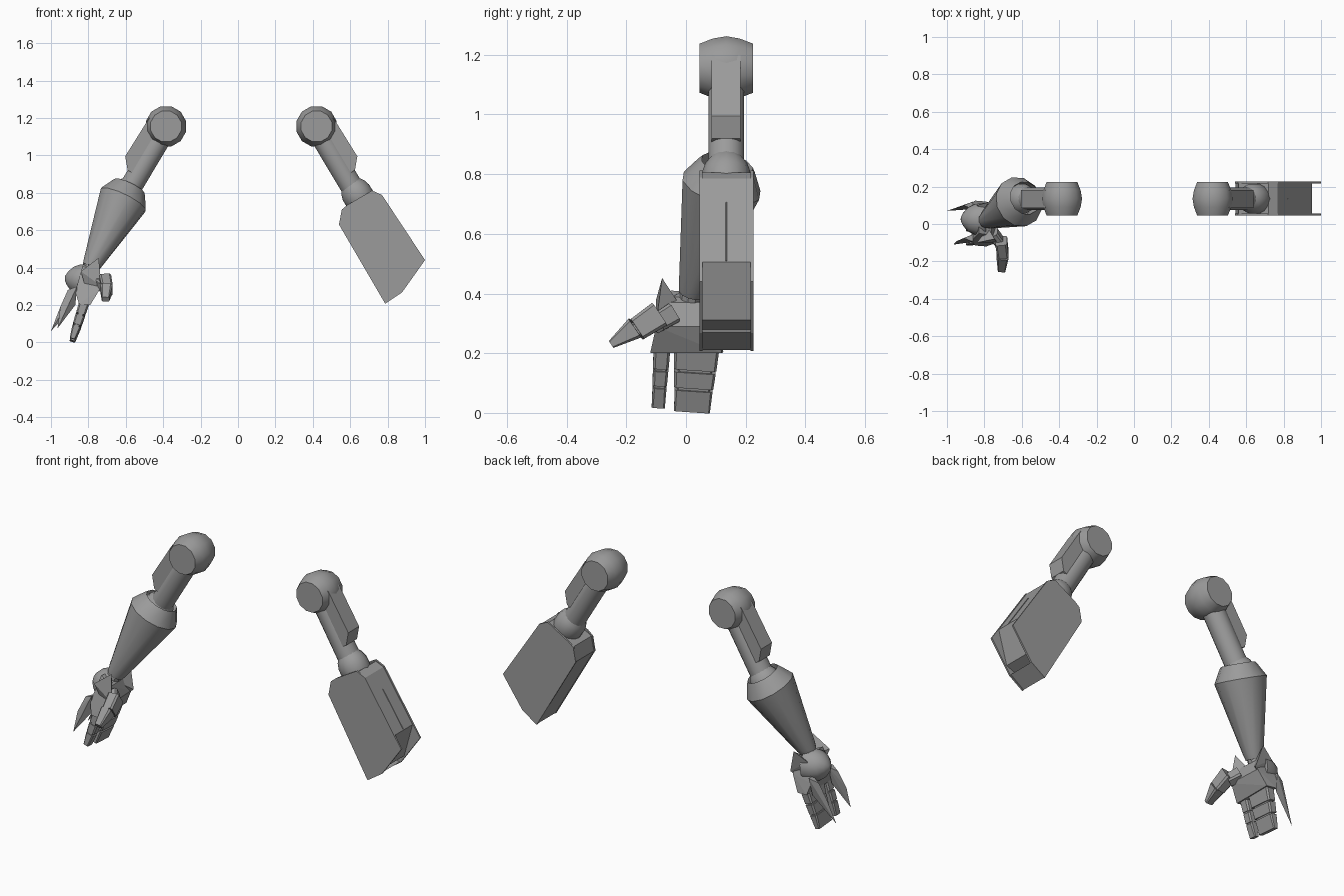
import bpy, bmesh, math
from mathutils import Vector

if "Cube" in bpy.data.objects:
    bpy.data.objects.remove(bpy.data.objects["Cube"])

GREY = (0.33, 0.33, 0.33, 1)
mat = bpy.data.materials.new("plain grey")
mat.use_nodes = True
mat.diffuse_color = GREY
mat.node_tree.nodes["Principled BSDF"].inputs["Base Color"].default_value = GREY


def finish(name, bm, smooth=0):
    bmesh.ops.recalc_face_normals(bm, faces=bm.faces)
    me = bpy.data.meshes.new(name)
    bm.to_mesh(me)
    bm.free()
    ob = bpy.data.objects.new(name, me)
    bpy.context.collection.objects.link(ob)
    me.materials.append(mat)
    if smooth:
        bpy.ops.object.select_all(action='DESELECT')
        bpy.context.view_layer.objects.active = ob
        ob.select_set(True)
        bpy.ops.object.shade_smooth_by_angle(angle=math.radians(smooth))
    return ob


def skin(name, rings, smooth=0):
    """Bridge rings of points and cap both ends."""
    bm = bmesh.new()
    vs = [[bm.verts.new(p) for p in r] for r in rings]
    n = len(rings[0])
    for a, b in zip(vs, vs[1:]):
        for i in range(n):
            bm.faces.new((a[i], a[(i + 1) % n], b[(i + 1) % n], b[i]))
    bm.faces.new(vs[0])
    bm.faces.new(vs[-1])
    return finish(name, bm, smooth)


def lathe(name, p0, p1, profile, n=12, smooth=35, phase=0.5):
    """Turn (distance fraction, radius) pairs about the line p0 to p1."""
    p0, p1 = Vector(p0), Vector(p1)
    q = (p1 - p0).to_track_quat('Z', 'Y')
    rings = []
    for t, r in profile:
        angles = [2 * math.pi * (i + phase) / n for i in range(n)]
        rings.append([p0.lerp(p1, t) + q @ Vector((r * math.cos(a), r * math.sin(a), 0)) for a in angles])
    return skin(name, rings, smooth)


def block(name, p0, p1, s0, s1, side=(0, 1, 0), cut=0.3):
    """Tapered bar with chamfered edges; sizes are half (side, thickness)."""
    p0, p1 = Vector(p0), Vector(p1)
    d = (p1 - p0).normalized()
    v = d.cross(Vector(side)).normalized()
    u = v.cross(d)
    rings = []
    for p, (a, b) in ((p0, s0), (p1, s1)):
        c = min(a, b) * cut
        pts = [(a, b - c), (a - c, b), (c - a, b), (-a, b - c),
               (-a, c - b), (c - a, -b), (a - c, -b), (a, c - b)]
        rings.append([p + u * x + v * y for x, y in pts])
    return skin(name, rings)


def slab(name, outline, y0, y1):
    """Extrude an (x, z) outline along y."""
    return skin(name, [[(x, y, z) for x, z in outline] for y in (y0, y1)])


def hull(name, points):
    bm = bmesh.new()
    for p in points:
        bm.verts.new(p)
    out = bmesh.ops.convex_hull(bm, input=bm.verts[:])
    junk = {g for g in out["geom_interior"] if isinstance(g, bmesh.types.BMVert)}
    bmesh.ops.delete(bm, geom=list(junk), context='VERTS')
    bmesh.ops.dissolve_limit(bm, angle_limit=0.03, verts=bm.verts[:], edges=bm.edges[:])
    return finish(name, bm)


Y = 0.135

# Shoulders, upper arms and elbows, mirrored about the body line
for side, s in (("left", 1), ("right", -1)):
    def X(x):
        return 0.0175 + s * (x - 0.0175)
    lathe(side + "_shoulder", (X(.42), .045, 1.155), (X(.42), .225, 1.155),
          [(0, .085), (.25, .103), (.5, .111), (.75, .103), (1, .085)], 12, 40)
    lathe(side + "_upper_arm", (X(.43), Y, 1.13), (X(.645), Y, .77), [(0, .061), (1, .061)], 16)
    slab(side + "_arm_guard", [(X(x), z) for x, z in
         [(.42, 1.13), (.51, 1.2), (.638, .995), (.625, .92), (.57, .89)]], .085, .183)
    lathe(side + "_elbow", (X(.60), Y, .85), (X(.688), Y, .71),
          [(0, .055), (.15, .072), (.35, .082), (.7, .082), (1, .05)], 14, 40)

# Right forearm: flared cup tapering to the wrist
lathe("right_forearm", (-.586, .135, .82), (-.79, .02, .40),
      [(.16, .08), (-.03, .09), (.0, .1), (.14, .137), (.94, .053), (1, .045)], 12, 30)
lathe("right_wrist", (-.78, .025, .43), (-.82, .01, .34), [(0, .04), (1, .04)], 10)

# Hand: palm, dome on the back, cuff points
hull("palm", [(-.83, -.05, .41), (-.76, -.06, .37), (-.83, .07, .40), (-.77, .07, .37),
              (-.87, -.09, .27), (-.735, -.10, .29), (-.87, .11, .27), (-.745, .10, .29),
              (-.85, -.115, .205), (-.79, -.12, .20), (-.85, .125, .205), (-.79, .12, .20)])
lathe("hand_dome", (-.80, .025, .33), (-.925, .025, .345),
      [(0, .09), (.4, .085), (.7, .066), (.9, .036), (1, .012)], 12, 40)
for name, y, tip in (("front", -.10, (-.745, -.08, .452)), ("back", .10, (-.765, .12, .43))):
    hull(name + "_cuff_point", [(-.84, y, .38), (-.73, y, .30), (-.80, y * .6, .24),
                                (-.78, y * .2, .36), tip])

# Claw blades on the back of the hand
for name, y, ty, tip in (("rear", .10, .07, (-1, .06)), ("front", -.075, -.11, (-.965, .075))):
    hull(name + "_claw", [(-.86, y - .02, .30), (-.91, y, .28), (-.86, y + .02, .30),
                          (-.87, y, .2), (-.95, (y + ty) / 2, .19), (tip[0], ty, tip[1])])

# Fingers: three jointed sections around a thin core
for name, ya, yb, w in (("index_finger", -.08, -.093, .028), ("joined_fingers", .036, .02, .076)):
    top, end = Vector((-.818, ya, .225)), Vector((-.885, yb, .006 if w > .05 else .02))
    block(name + "_core", top, top.lerp(end, .9), (w * .8, .018), (w * .7, .015))
    for i, (a, b) in enumerate(((0, .35), (.39, .63), (.67, 1))):
        k = 1 - .08 * i
        block(f"{name}_section_{i + 1}", top.lerp(end, a), top.lerp(end, b),
              (w * k, .028 * k), (w * k * .94, .025 * k - .006 * (i == 2)))

# Thumb
block("thumb_base", (-.755, -.05, .33), (-.715, -.10, .30), (.03, .035), (.026, .032), (1, 0, 0))
block("thumb_middle", (-.71, -.09, .33), (-.70, -.165, .28), (.032, .045), (.03, .04), (1, 0, 0))
block("thumb_joint", (-.70, -.15, .29), (-.703, -.19, .265), (.024, .026), (.024, .026), (1, 0, 0))
block("thumb_tip", (-.703, -.17, .285), (-.708, -.25, .23), (.032, .038), (.02, .014), (1, 0, 0))

# Left forearm: two side plates around a notched housing
outline = [(.54, .63), (.555, .71), (.585, .735), (.717, .812), (.77, .788),
           (1.0, .44), (.877, .267), (.787, .207)]
slab("front_side_plate", outline, .046, .056)
slab("back_side_plate", outline, .216, .226)
slab("forearm_housing", [(.543, .63), (.56, .71), (.72, .805), (.768, .785), (.953, .505),
                         (.90, .312), (.82, .28), (.872, .27), (.787, .21)], .055, .217)
block("housing_seam", (.822, Y, .705), (.951, Y, .51), (.002, .002), (.002, .002))
